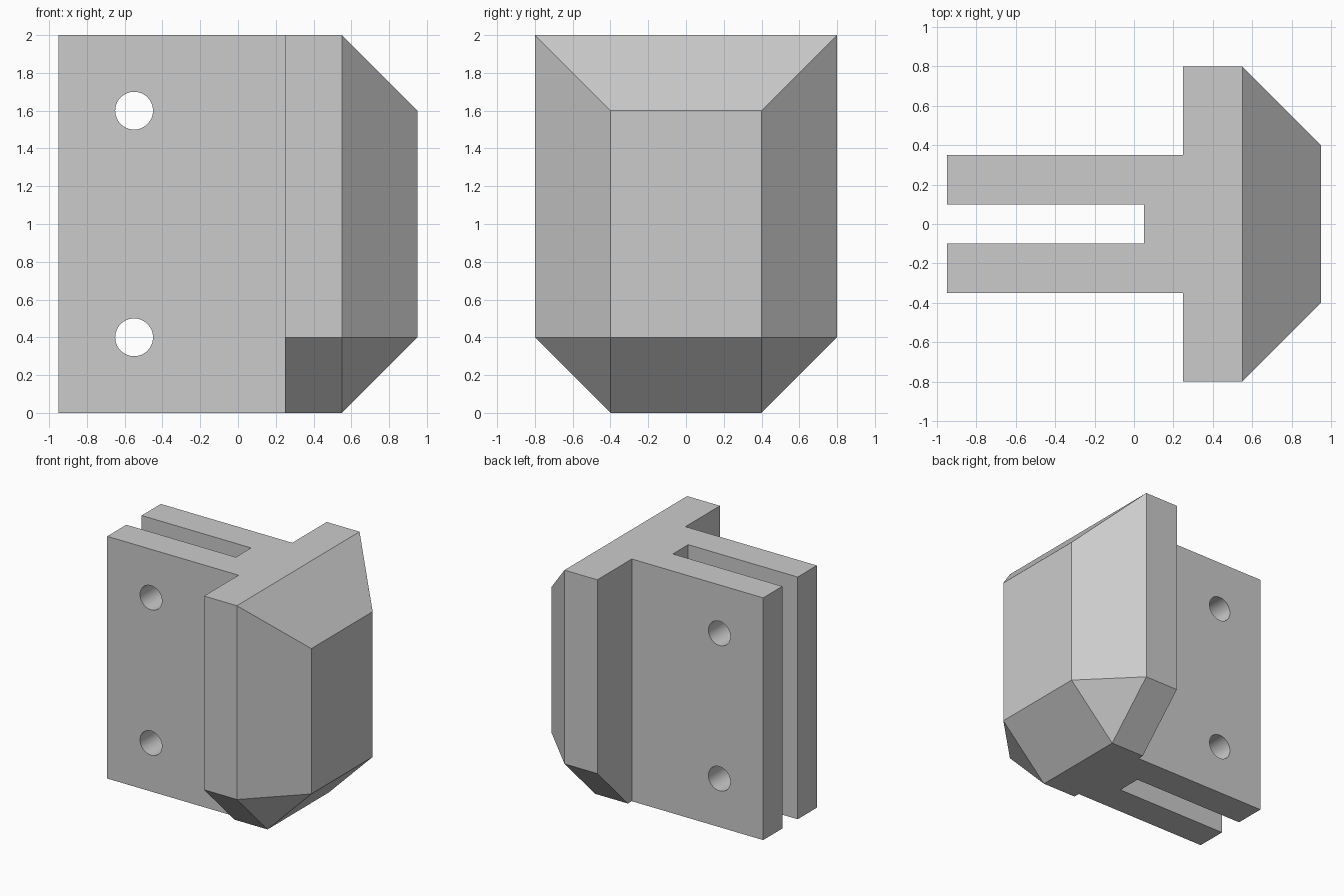
import bpy
import bmesh
from mathutils import Matrix, Vector

if "Cube" in bpy.data.objects:
    bpy.data.objects.remove(bpy.data.objects["Cube"], do_unlink=True)

grey = bpy.data.materials.new("plain grey")
grey.use_nodes = True
colour = (0.6, 0.6, 0.6, 1)
grey.diffuse_color = colour
grey.node_tree.nodes["Principled BSDF"].inputs["Base Color"].default_value = colour


def make_object(name, bm):
    bmesh.ops.recalc_face_normals(bm, faces=bm.faces)
    mesh = bpy.data.meshes.new(name)
    bm.to_mesh(mesh)
    bm.free()
    mesh.materials.append(grey)
    obj = bpy.data.objects.new(name, mesh)
    bpy.context.collection.objects.link(obj)
    return obj


def extrude_profile(bm, points, offset):
    face = bm.faces.new([bm.verts.new(p) for p in points])
    result = bmesh.ops.extrude_face_region(bm, geom=[face])
    moved = [v for v in result["geom"] if isinstance(v, bmesh.types.BMVert)]
    bmesh.ops.translate(bm, verts=moved, vec=Vector(offset))


def apply_boolean(obj, other, operation):
    mod = obj.modifiers.new(operation.lower(), 'BOOLEAN')
    mod.operation = operation
    mod.solver = 'EXACT'
    mod.object = other
    bpy.ops.object.select_all(action='DESELECT')
    bpy.context.view_layer.objects.active = obj
    obj.select_set(True)
    bpy.ops.object.modifier_apply(modifier=mod.name)
    bpy.data.objects.remove(other, do_unlink=True)


# Bevelled head: hull of a back plate and a smaller front pad
bm = bmesh.new()
for side in (-1, 1):
    for x in (0.25, 0.55):
        for y, z in ((0.8, 2), (0.8, 0.4), (0.4, 0)):
            bm.verts.new((x, side * y, z))
    for z in (0.4, 1.6):
        bm.verts.new((0.95, side * 0.4, z))
bmesh.ops.convex_hull(bm, input=bm.verts)
bmesh.ops.dissolve_limit(bm, angle_limit=0.01, verts=bm.verts, edges=bm.edges)
bracket = make_object("clevis_bracket", bm)

# Forked plates with an open slot, rooted inside the head
bm = bmesh.new()
half = [(0.4, 0.35), (-0.95, 0.35), (-0.95, 0.1), (0.05, 0.1)]
outline = half + [(x, -y) for x, y in reversed(half)]
extrude_profile(bm, [(x, y, 0) for x, y in outline], (0, 0, 2))
fork = make_object("fork_plates", bm)
apply_boolean(bracket, fork, 'UNION')

# Two bolt holes through both plates
bm = bmesh.new()
for z in (0.4, 1.6):
    place = Matrix.Translation((-0.55, 0, z)) @ Matrix.Rotation(1.5707963, 4, 'X')
    bmesh.ops.create_cone(bm, cap_ends=True, segments=48, radius1=0.1,
                          radius2=0.1, depth=1, matrix=place)
drills = make_object("bolt_hole_cutter", bm)
drills.hide_render = True
apply_boolean(bracket, drills, 'DIFFERENCE')

# Round hole walls smooth, all other edges sharp
bpy.ops.object.shade_smooth_by_angle(angle=0.4)
